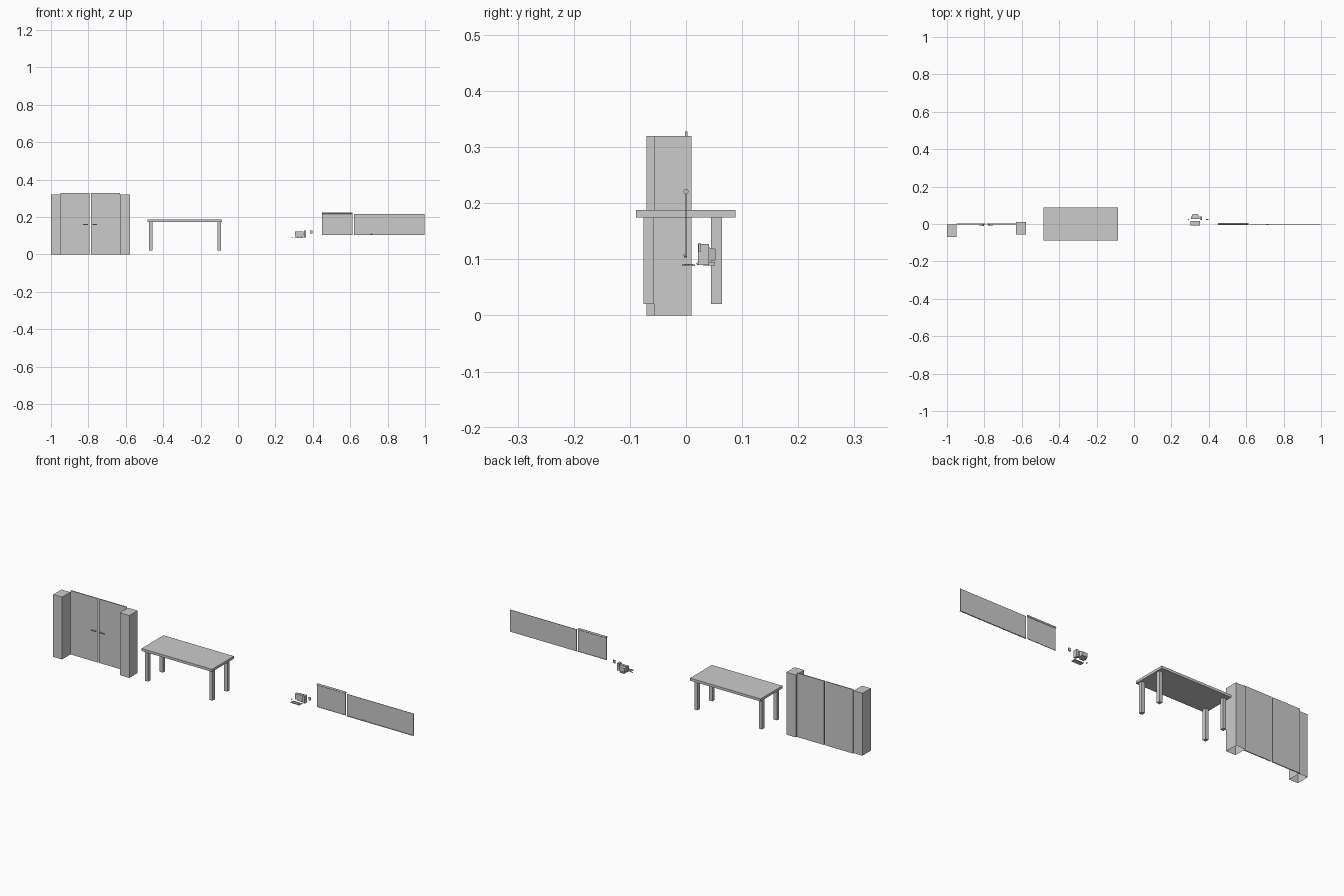
import bpy, bmesh, math

if "Cube" in bpy.data.objects:
    bpy.data.objects.remove(bpy.data.objects["Cube"])

def mesh_object(name, bm):
    bmesh.ops.recalc_face_normals(bm, faces=bm.faces)
    me = bpy.data.meshes.new(name)
    bm.to_mesh(me)
    bm.free()
    ob = bpy.data.objects.new(name, me)
    bpy.context.collection.objects.link(ob)
    return ob

def box(name, x, y, z, open_bottom=False, back_scale=1.0):
    """Box from (min, max) ranges; back face can taper."""
    bm = bmesh.new()
    bmesh.ops.create_cube(bm, size=1)
    if open_bottom:
        low = [f for f in bm.faces if f.normal.z < -0.9]
        bmesh.ops.delete(bm, geom=low, context='FACES_ONLY')
    for v in bm.verts:
        if v.co.y > 0:
            v.co.x *= back_scale
            v.co.z *= back_scale
        for i, r in enumerate((x, y, z)):
            v.co[i] = (r[0] + r[1]) / 2 + v.co[i] * (r[1] - r[0])
    return mesh_object(name, bm)

def cylinder(name, loc, radius, depth, axis='Z', sides=16):
    rot = {'X': (0, math.pi / 2, 0), 'Y': (math.pi / 2, 0, 0), 'Z': (0, 0, 0)}[axis]
    bpy.ops.mesh.primitive_cylinder_add(vertices=sides, radius=radius, depth=depth,
                                        location=loc, rotation=rot)
    ob = bpy.context.object
    ob.name = name
    bpy.ops.object.shade_smooth_by_angle()
    return ob

# Wall pillars, open underneath
box("left_pillar", (-1, -0.95), (-0.07, -0.003), (0, 0.32), open_bottom=True)
box("right_pillar", (-0.631, -0.577), (-0.057, 0.01), (0, 0.32), open_bottom=True)

# Double door with lever handles
for side, x, hx, d in (("left", (-0.95, -0.794), -0.806, -1),
                       ("right", (-0.787, -0.631), -0.775, 1)):
    box(side + "_door", x, (-0.002, 0.003), (0, 0.328))
    cylinder(side + "_handle_stem", (hx, -0.005, 0.16), 0.003, 0.008, 'Y')
    box(side + "_handle_lever", sorted((hx - d * 0.003, hx + d * 0.022)),
        (-0.011, -0.008), (0.158, 0.162))
box("lock_plate", (-0.800, -0.796), (-0.004, -0.002), (0.146, 0.166))

# Table
box("table_top", (-0.485, -0.085), (-0.089, 0.088), (0.175, 0.188))
for i, x in enumerate((-0.476, -0.110)):
    for j, y in enumerate((-0.076, 0.045)):
        box(f"table_leg_{i}{j}", (x, x + 0.018), (y, y + 0.019), (0.02, 0.175))

# Roll-down screen with roller, hanging bar and bottom rod
box("projection_screen", (0.45, 0.612), (-0.0005, 0.0005), (0.104, 0.222))
cylinder("screen_roller", (0.531, 0, 0.221), 0.0045, 0.162, 'X')
cylinder("screen_bottom_rod", (0.531, 0, 0.105), 0.0015, 0.162, 'X')
box("screen_bar", (0.535, 0.612), (-0.002, 0.001), (0.215, 0.219))

# Wall board with pen ledge and pen
box("wall_board", (0.62, 0.998), (-0.001, 0.001), (0.104, 0.216))
box("board_ledge", (0.62, 0.998), (-0.004, 0), (0.103, 0.105))
cylinder("board_pen", (0.714, -0.003, 0.107), 0.0018, 0.01, 'X', 12)

# Desktop computer
box("monitor_case", (0.306, 0.349), (0.027, 0.041), (0.095, 0.124))
box("monitor_back", (0.309, 0.346), (0.041, 0.053), (0.096, 0.121), back_scale=0.8)
box("monitor_stand", (0.315, 0.340), (0.030, 0.052), (0.089, 0.095))
box("computer_tower", (0.352, 0.364), (0.021, 0.041), (0.09, 0.127))
box("keyboard", (0.302, 0.354), (-0.007, 0.016), (0.0885, 0.091))
for r in range(3):
    y = -0.004 + r * 0.006
    box(f"key_row_{r}", (0.305, 0.351), (y, y + 0.004), (0.091, 0.092))
bpy.ops.mesh.primitive_uv_sphere_add(segments=16, ring_count=8, location=(0.29, 0.023, 0.092))
mouse = bpy.context.object
mouse.name = "mouse"
mouse.scale = (0.003, 0.005, 0.0025)
bpy.ops.object.shade_smooth_by_angle()

# Small wall device
box("small_device", (0.384, 0.397), (0.022, 0.026), (0.113, 0.129))
